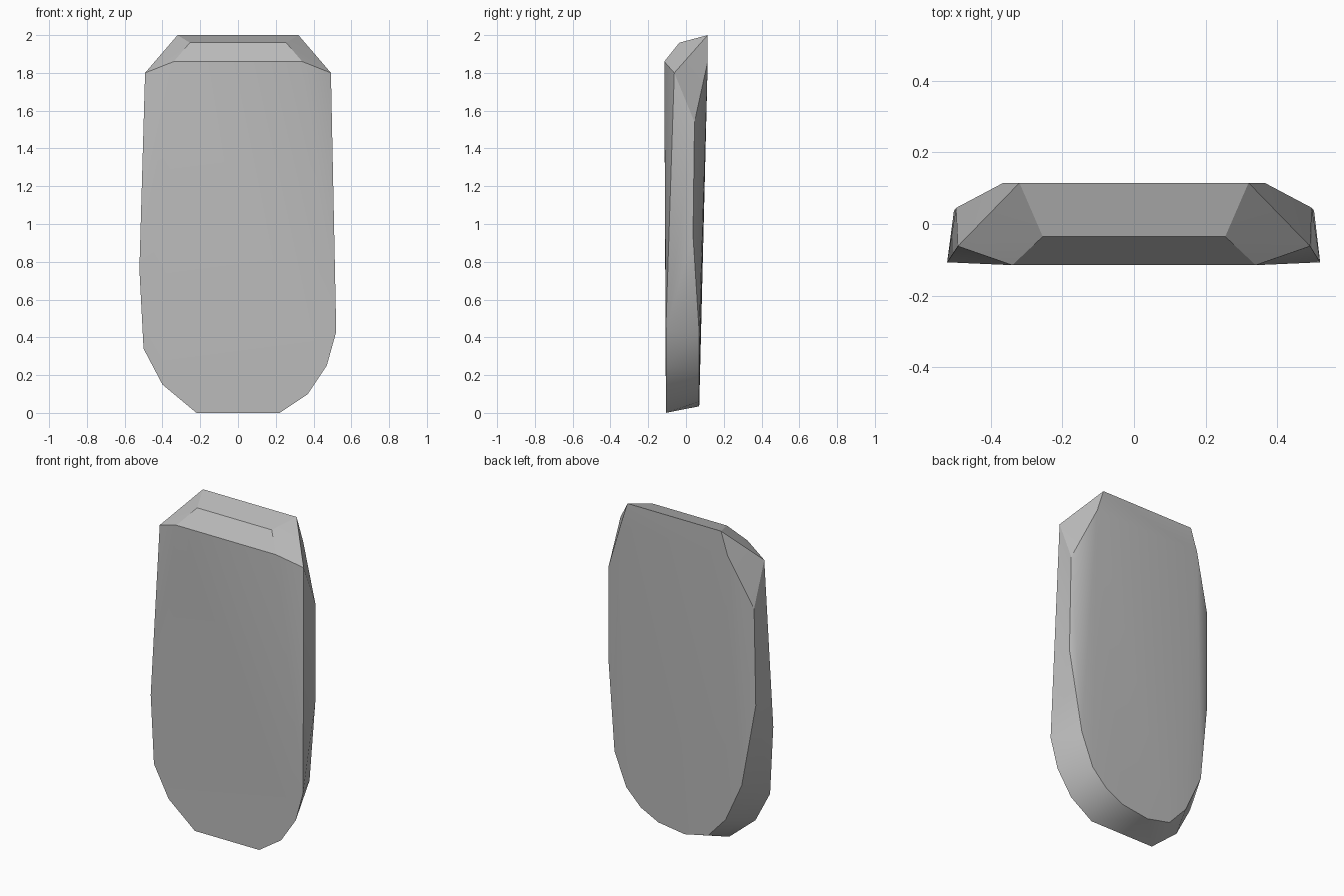
import bpy
import bmesh
import math

cube = bpy.data.objects.get("Cube")
if cube:
    bpy.data.objects.remove(cube, do_unlink=True)

# Stone colour
stone = bpy.data.materials.new("stone grey")
stone.use_nodes = True
colour = (0.5, 0.5, 0.5, 1)
stone.diffuse_color = colour
stone.node_tree.nodes["Principled BSDF"].inputs["Base Color"].default_value = colour


def mirrored(points):
    """Repeat each (x, y, z) point on the other side."""
    return [(s * x, y, z) for x, y, z in points for s in (1, -1)]


def at_depth(y, outline):
    """Place an (x, z) outline at one depth."""
    return [(x, y, z) for x, z in outline]


# Bevelled top and shoulders, the same on both sides
points = mirrored([
    (0.32, 0.115, 2.0), (0.255, -0.035, 1.96), (0.34, -0.115, 1.86),
    (0.492, -0.062, 1.8), (0.365, 0.115, 1.86),
    (0.497, 0.045, 1.54), (0.503, 0.037, 0.94),
])

# Worn lower rim of the front face, then of the back face
points += at_depth(-0.107, [
    (0.52, 0.43), (0.47, 0.25), (0.37, 0.10), (0.22, 0), (-0.22, 0),
    (-0.40, 0.15), (-0.50, 0.34), (-0.522, 0.76),
])
points += at_depth(0.07, [
    (0.44, 0.42), (0.36, 0.22), (0.26, 0.12), (0.14, 0.06), (-0.04, 0.035),
    (-0.20, 0.07), (-0.32, 0.20), (-0.43, 0.44),
])

# Slab wrapped around the rims
bm = bmesh.new()
for p in points:
    bm.verts.new(p)
bmesh.ops.convex_hull(bm, input=bm.verts[:])
bmesh.ops.dissolve_limit(bm, angle_limit=math.radians(0.5),
                         verts=bm.verts[:], edges=bm.edges[:])
bmesh.ops.recalc_face_normals(bm, faces=bm.faces[:])
mesh = bpy.data.meshes.new("stone_slab")
bm.to_mesh(mesh)
bm.free()
mesh.materials.append(stone)

slab = bpy.data.objects.new("stone_slab", mesh)
bpy.context.collection.objects.link(slab)
bpy.ops.object.select_all(action="DESELECT")
slab.select_set(True)
bpy.context.view_layer.objects.active = slab
bpy.ops.object.shade_smooth_by_angle(angle=math.radians(30))
